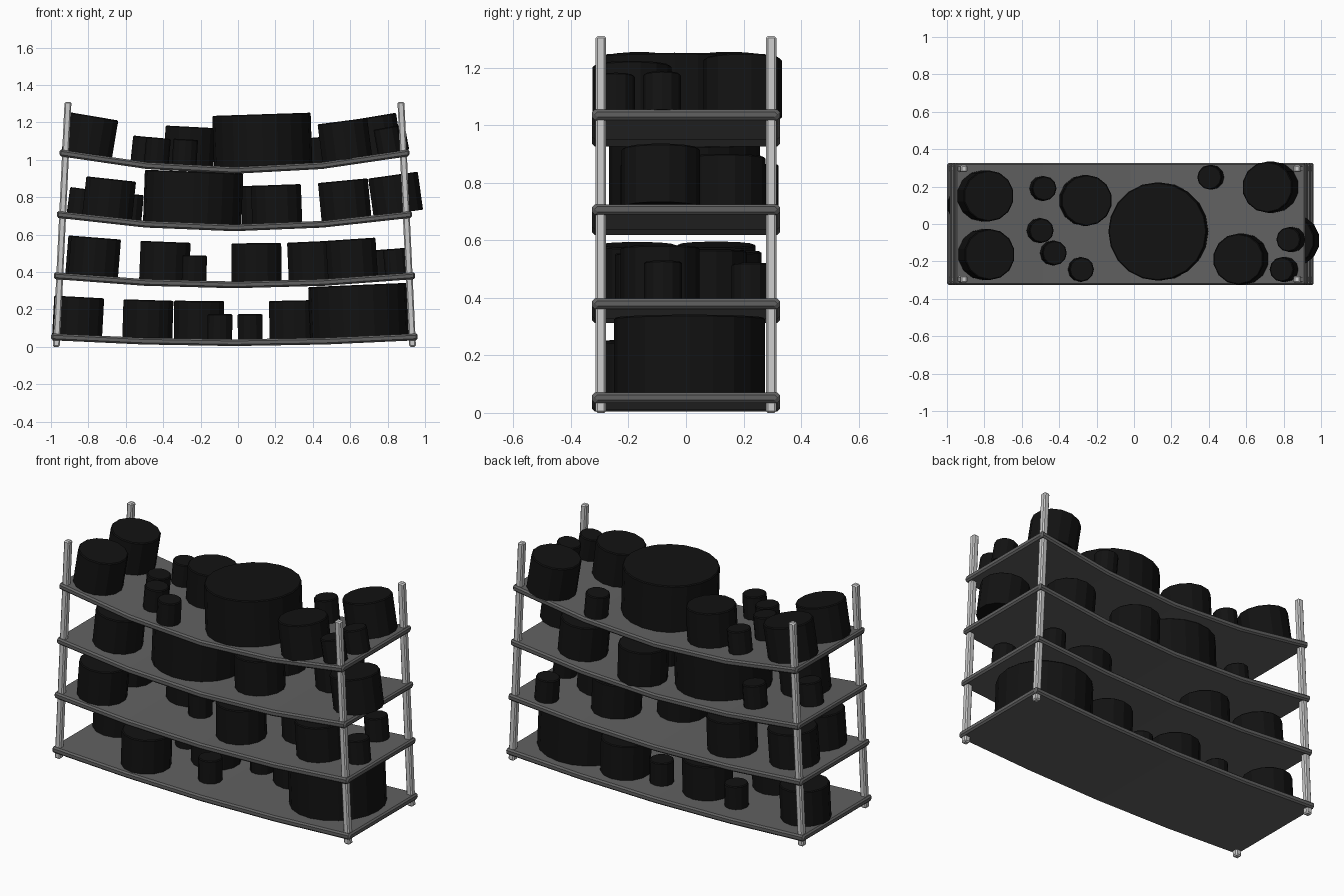
import bpy, bmesh, math
from mathutils import Matrix, Vector

if "Cube" in bpy.data.objects:
    bpy.data.objects.remove(bpy.data.objects["Cube"])

CX = -0.019          # rack centre line
T = 0.018            # half shelf thickness


def material(name, v):
    m = bpy.data.materials.new(name)
    m.diffuse_color = (v, v, v, 1)
    m.use_nodes = True
    m.node_tree.nodes["Principled BSDF"].inputs["Base Color"].default_value = m.diffuse_color
    return m


BLACK = material("black", 0.006)
DARK = material("dark_grey", 0.12)


def add_object(name, bm, mat=None):
    bmesh.ops.recalc_face_normals(bm, faces=bm.faces)
    me = bpy.data.meshes.new(name)
    bm.to_mesh(me)
    bm.free()
    ob = bpy.data.objects.new(name, me)
    bpy.context.collection.objects.link(ob)
    if mat:
        me.materials.append(mat)
    return ob


# shelf: half width, middle height, sag
SHELVES = [(0.980, 0.022, 0.031), (0.966, 0.331, 0.049),
           (0.950, 0.636, 0.072), (0.935, 0.943, 0.094)]


def shelf_z(s, x):
    """Centre height of the sagging board, bent in four straight pieces."""
    w, z, sag = s
    u = min(abs(x - CX) / w, 1.0)
    f = u * 2 * 0.27 if u < 0.5 else 0.27 + (u - 0.5) * 2 * 0.73
    return z + sag * f


def make_shelf(name, s):
    w, c = s[0], 0.009
    bm = bmesh.new()
    rings = []
    # (position along half width, inset of the chamfered end)
    for u, i in [(-1, c), (-1 + c, 0), (-.5, 0), (0, 0), (.5, 0), (1 - c, 0), (1, c)]:
        x = CX + u * w
        z, Y, H = shelf_z(s, x), 0.326 - i, T - i
        prof = [(-Y + c, -H), (Y - c, -H), (Y, -H + c), (Y, H - c),
                (Y - c, H), (-Y + c, H), (-Y, H - c), (-Y, -H + c)]
        rings.append([bm.verts.new((x, y, z + dz)) for y, dz in prof])
    for a, b in zip(rings, rings[1:]):
        for k in range(8):
            bm.faces.new((a[k], a[(k + 1) % 8], b[(k + 1) % 8], b[k]))
    bm.faces.new(rings[0])
    bm.faces.new(rings[-1])
    bmesh.ops.remove_doubles(bm, verts=bm.verts, dist=0.0005)
    add_object(name, bm, DARK)


# pot sizes: radius, height, sides
SIZES = {'L': (0.263, 0.277, 20), 'M': (0.137, 0.205, 14), 'S': (0.066, 0.137, 12)}


def make_pot(name, s, kind, x, y, from_top=False):
    r, h, n = SIZES[kind]
    slope = lambda px: math.atan(2 * s[2] * (px - CX) / s[0] ** 2)
    if from_top:     # given position is the centre of the pot's top
        x += math.sin(slope(x)) * h
    a = slope(x)
    bm = bmesh.new()
    bmesh.ops.create_cone(bm, cap_ends=True, segments=n, radius1=r, radius2=r, depth=h,
                          matrix=Matrix.Translation((0, 0, h / 2)))
    rim = [e for e in bm.edges if all(v.co.z > h / 2 for v in e.verts)]
    bmesh.ops.bevel(bm, geom=rim, offset=0.005, segments=1, affect='EDGES')
    ob = add_object(name, bm, BLACK)
    ob.location = (x, y, shelf_z(s, x) + T - 0.003)
    ob.rotation_euler = (0, -a, 0)


POTS = [
    # bottom shelf
    [('M', -.86, .10), ('M', -.485, -.17), ('M', -.21, .095), ('S', -.445, .16),
     ('S', -.097, -.122), ('S', .065, .135), ('M', .303, .135), ('L', .65, .012)],
    # second shelf
    [('M', -.775, -.17), ('M', -.79, .105), ('M', -.395, .125), ('S', -.235, -.02),
     ('M', .10, -.11), ('M', .405, .075), ('M', .615, -.09), ('S', .76, .225),
     ('S', .853, -.08)],
    # third shelf
    [('S', -.85, .03), ('M', -.70, -.13), ('S', -.582, .175), ('L', -.245, -.005),
     ('M', .21, -.09), ('M', .155, .185), ('M', .58, .14), ('M', .857, -.088)],
    # top shelf (read from the pot tops)
    [('M', -.778, .15), ('M', -.773, -.163), ('S', -.48, .19), ('S', -.495, -.035),
     ('S', -.425, -.155), ('S', -.28, -.243), ('M', -.254, .126), ('L', .126, -.04),
     ('S', .404, .25), ('M', .714, .197), ('M', .559, -.188), ('S', .826, -.083),
     ('S', .79, -.243)],
]

for i, (s, pots) in enumerate(zip(SHELVES, POTS)):
    make_shelf(f"shelf_{i + 1}", s)
    for j, (kind, x, y) in enumerate(pots):
        make_pot(f"pot_{i + 1}_{j + 1}", s, kind, x, y, from_top=(i == 3))

# four inward-leaning posts
for sx in (-1, 1):
    for sy in (-1, 1):
        bm = bmesh.new()
        bmesh.ops.create_cube(bm, size=1)
        for v in bm.verts:
            top = v.co.z > 0
            v.co = Vector((CX + sx * (0.890 if top else 0.952) + v.co.x * 0.037,
                           sy * 0.296 + v.co.y * 0.037, 1.31 if top else 0.0))
        bmesh.ops.bevel(bm, geom=bm.edges[:], offset=0.007, segments=1, affect='EDGES')
        add_object(f"post_{'left' if sx < 0 else 'right'}_{'front' if sy < 0 else 'back'}", bm)
